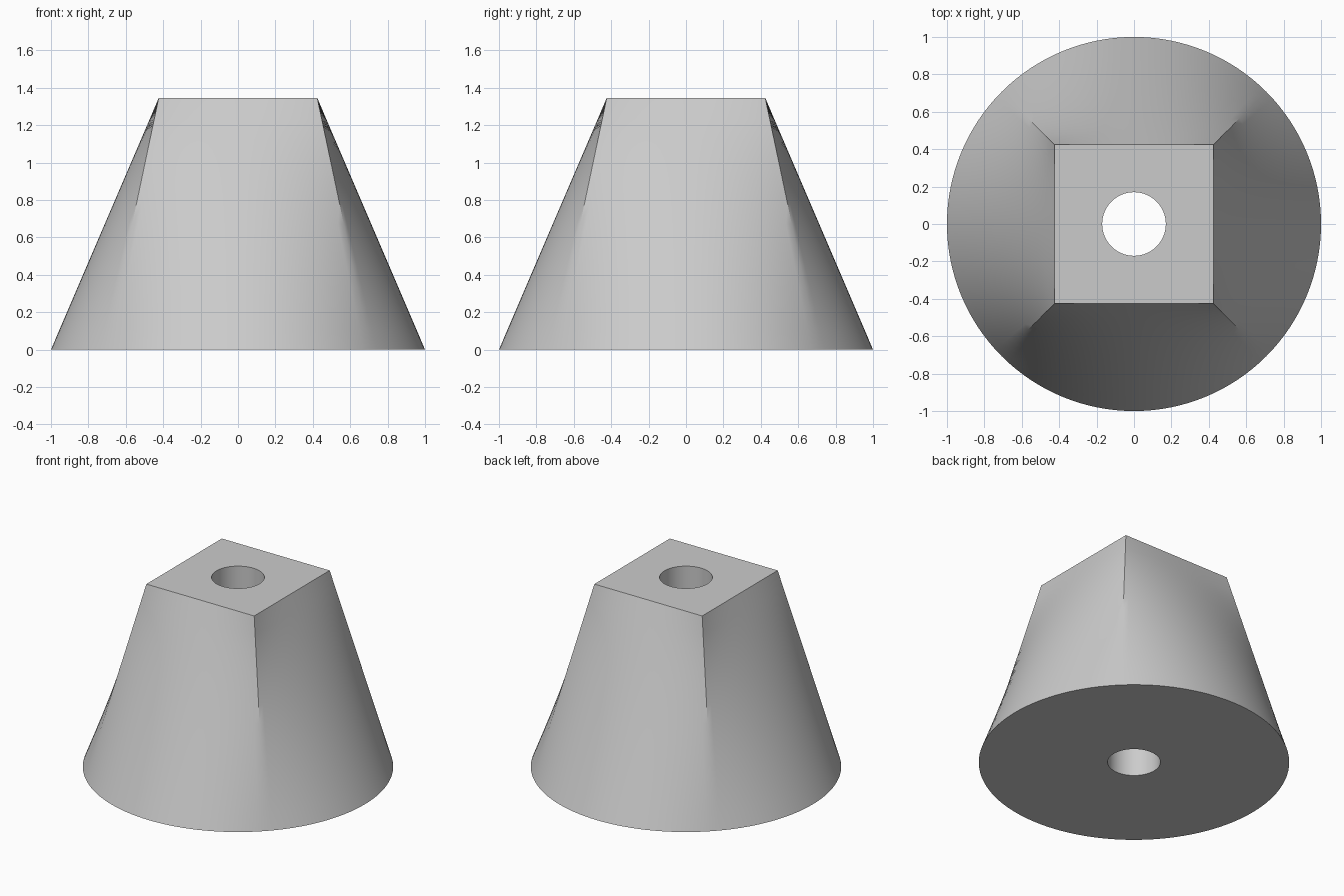
import bpy, bmesh, math

if "Cube" in bpy.data.objects:
    bpy.data.objects.remove(bpy.data.objects["Cube"], do_unlink=True)

HEIGHT, BASE_RADIUS, TOP_HALF, HOLE_RADIUS = 1.345, 1.0, 0.424, 0.17
SEGMENTS, LEVELS = 128, 12

grey = bpy.data.materials.new("light grey")
grey.use_nodes = True
colour = (0.6, 0.6, 0.6, 1)
grey.diffuse_color = colour
grey.node_tree.nodes["Principled BSDF"].inputs["Base Color"].default_value = colour


def circle_point(i, radius):
    angle = math.tau * i / SEGMENTS - math.pi / 4
    return radius * math.cos(angle), radius * math.sin(angle)


def square_point(i):
    # Walk evenly along each side, starting at the corner that matches the circle
    side, step = divmod(i, SEGMENTS // 4)
    x, y = TOP_HALF, TOP_HALF * (8 * step / SEGMENTS - 1)
    for _ in range(side):
        x, y = -y, x
    return x, y


bm = bmesh.new()


def add_ring(point, z):
    return [bm.verts.new((*point(i), z)) for i in range(SEGMENTS)]


def loft_point(t):
    def point(i):
        (cx, cy), (sx, sy) = circle_point(i, BASE_RADIUS), square_point(i)
        return cx + (sx - cx) * t, cy + (sy - cy) * t
    return point


# Outer wall from round base to square top, then down through the bore
rings = [add_ring(loft_point(k / LEVELS), HEIGHT * k / LEVELS) for k in range(LEVELS + 1)]
rings += [add_ring(lambda i: circle_point(i, HOLE_RADIUS), z) for z in (HEIGHT, 0)]
for lower, upper in zip(rings, rings[1:] + rings[:1]):
    for i in range(SEGMENTS):
        j = (i + 1) % SEGMENTS
        bm.faces.new((lower[i], lower[j], upper[j], upper[i]))
bmesh.ops.recalc_face_normals(bm, faces=bm.faces)

mesh = bpy.data.meshes.new("round_to_square_body")
bm.to_mesh(mesh)
bm.free()
mesh.materials.append(grey)
body = bpy.data.objects.new("round_to_square_body", mesh)
bpy.context.collection.objects.link(body)

# Smooth walls with crisp rims and corners
bpy.ops.object.select_all(action="DESELECT")
body.select_set(True)
bpy.context.view_layer.objects.active = body
bpy.ops.object.shade_smooth_by_angle(angle=math.radians(30))
